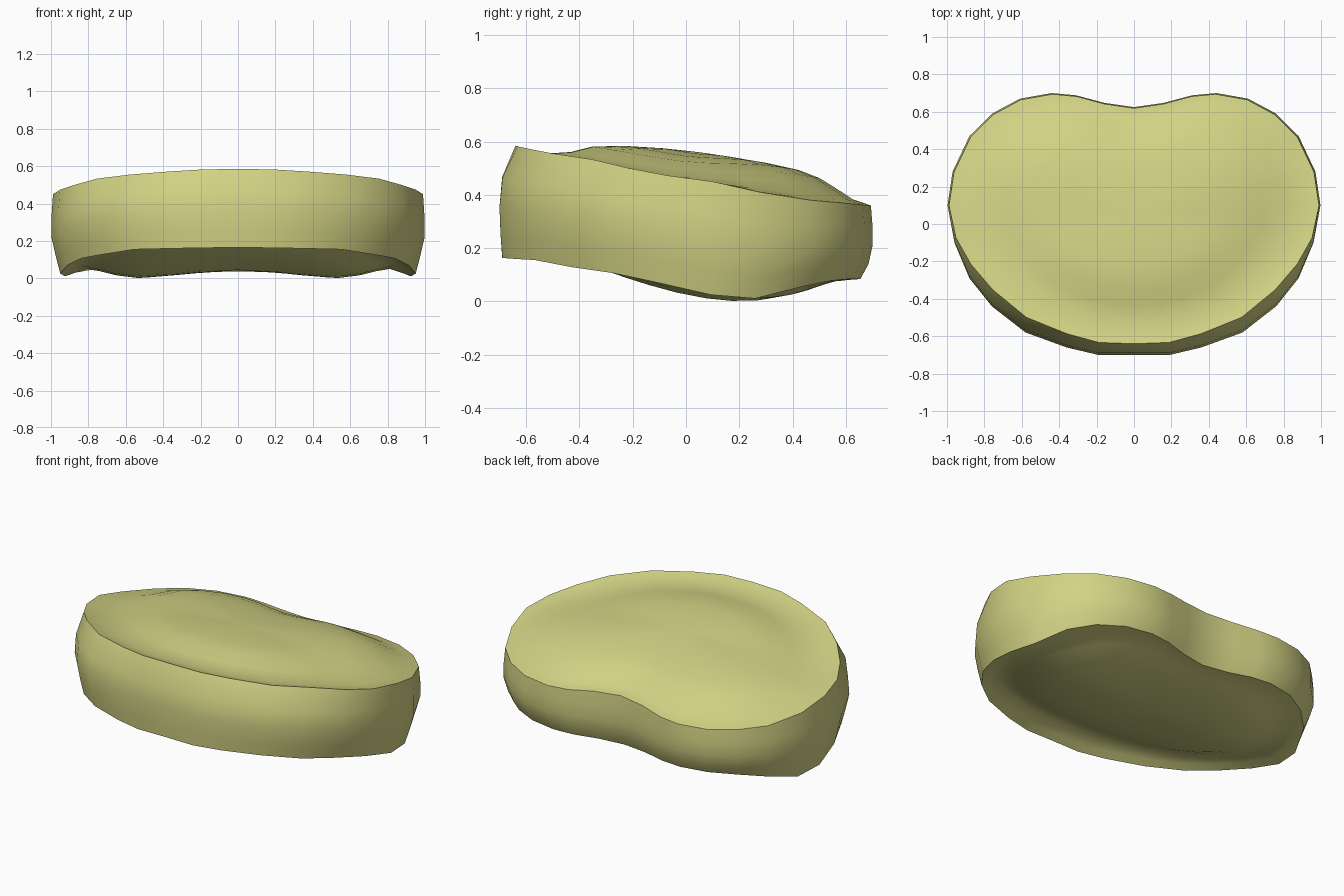
import bpy, bmesh, math

cube = bpy.data.objects.get("Cube")
if cube:
    bpy.data.objects.remove(cube, do_unlink=True)

# Half outline, front middle to back middle: x, y, top rim z, bottom rim z
HALF = [
    (0.00, -0.70, 0.585, 0.165), (0.19, -0.70, 0.582, 0.163),
    (0.36, -0.66, 0.572, 0.16), (0.58, -0.58, 0.555, 0.155),
    (0.76, -0.44, 0.533, 0.128), (0.88, -0.29, 0.50, 0.107),
    (0.96, -0.10, 0.473, 0.068), (0.997, 0.10, 0.45, 0.025),
    (0.97, 0.28, 0.41, 0.011), (0.88, 0.47, 0.38, 0.055),
    (0.76, 0.59, 0.37, 0.078), (0.61, 0.67, 0.362, 0.085),
    (0.44, 0.70, 0.36, 0.085), (0.31, 0.688, 0.364, 0.083),
    (0.16, 0.648, 0.378, 0.08), (0.00, 0.625, 0.385, 0.077),
]
OUTLINE = HALF + [(-x, y, t, b) for x, y, t, b in HALF[-2:0:-1]]
CENTRE_Y = 0.05


def lerp(a, b, f):
    return a + (b - a) * f


def smooth(f):
    f = min(1, max(0, f))
    return f * f * (3 - 2 * f)


def wall_ring(height, x_scale, front_in, back_in):
    """Outline at a fraction of the wall height, drawn in at front and back."""
    ring = []
    for x, y, top, low in OUTLINE:
        front = min(1, max(0, -y / 0.35)) * (1 + 0.6 * abs(x))
        back = min(1, max(0, y / 0.6))
        ring.append((x * x_scale, y + front_in * front - back_in * back,
                     lerp(low, top, height)))
    return ring


def shrink(ring, t, height):
    """Copy a rim inward and set its height from a rule."""
    out = []
    for x, y, z in ring:
        px, py = x * t, lerp(CENTRE_Y, y, t)
        out.append((px, py, height(px, py, x, y, z)))
    return out


def underside(x, y):
    """Curved underside with a shallow swelling on each side."""
    swell = math.exp(-((abs(x) - 0.53) / 0.25) ** 2 - ((y - 0.2) / 0.35) ** 2)
    return 0.036 + 0.3 * (y - 0.22) ** 2 - 0.035 * swell


# Side wall, bottom to top
walls = [wall_ring(*w) for w in (
    (0.0, 0.953, 0.01, 0.045), (0.2, 0.975, 0.004, 0.015),
    (0.45, 1.0, 0, 0), (0.72, 1.0, 0.01, 0), (1.0, 0.992, 0.06, 0.006))]

# Underside rings: recess inside the front and side rim, then the swollen middle
bottom = []
for t, blend, recess in ((0.2, 1, 0), (0.4, 1, 0), (0.58, 1, 0), (0.7, 0.9, 0.008),
                         (0.8, 0.6, 0.025), (0.88, 0.25, 0.04), (0.95, 0.08, 0.018)):
    bottom.append(shrink(walls[0], t, lambda px, py, x, y, z:
                         lerp(z, underside(px, py), blend)
                         + recess * (1 - smooth((y - 0.2) / 0.3))))

# Top rings: dip inside the front and side rim, then a raised cushion
top = []
for t, blend, front, back in ((0.96, 0.2, -0.006, 0.01), (0.9, 0.5, -0.008, 0.024),
                              (0.8, 0.8, 0.003, 0.06), (0.7, 1, 0.027, 0.088),
                              (0.58, 1, 0.062, 0.105), (0.4, 1, 0.085, 0.111),
                              (0.2, 1, 0.1, 0.111)):
    top.append(shrink(walls[-1], t, lambda px, py, x, y, z:
                      lerp(z, 0.46 - 0.17 * py, blend)
                      + lerp(front, back, smooth((y + 0.15) / 0.75))))

# Skin the rings and close both ends
bm = bmesh.new()
rings = [[bm.verts.new(p) for p in r] for r in bottom + walls + top]
count = len(OUTLINE)
for lower, upper in zip(rings, rings[1:]):
    for i in range(count):
        j = (i + 1) % count
        bm.faces.new((lower[i], lower[j], upper[j], upper[i]))
for ring, z in ((rings[0], underside(0, CENTRE_Y)), (rings[-1], 0.56)):
    hub = bm.verts.new((0, CENTRE_Y, z))
    for i in range(count):
        bm.faces.new((ring[i], ring[(i + 1) % count], hub))
bmesh.ops.recalc_face_normals(bm, faces=bm.faces)

mesh = bpy.data.meshes.new("cushion_disc")
bm.to_mesh(mesh)
bm.free()
disc = bpy.data.objects.new("cushion_disc", mesh)
bpy.context.collection.objects.link(disc)

# Pale olive yellow over the whole body
olive = bpy.data.materials.new("pale_olive_yellow")
olive.use_nodes = True
colour = (0.65, 0.65, 0.235, 1)
olive.diffuse_color = colour
olive.node_tree.nodes["Principled BSDF"].inputs["Base Color"].default_value = colour
mesh.materials.append(olive)

bpy.ops.object.select_all(action='DESELECT')
disc.select_set(True)
bpy.context.view_layer.objects.active = disc
bpy.ops.object.shade_smooth_by_angle(angle=math.radians(40))
